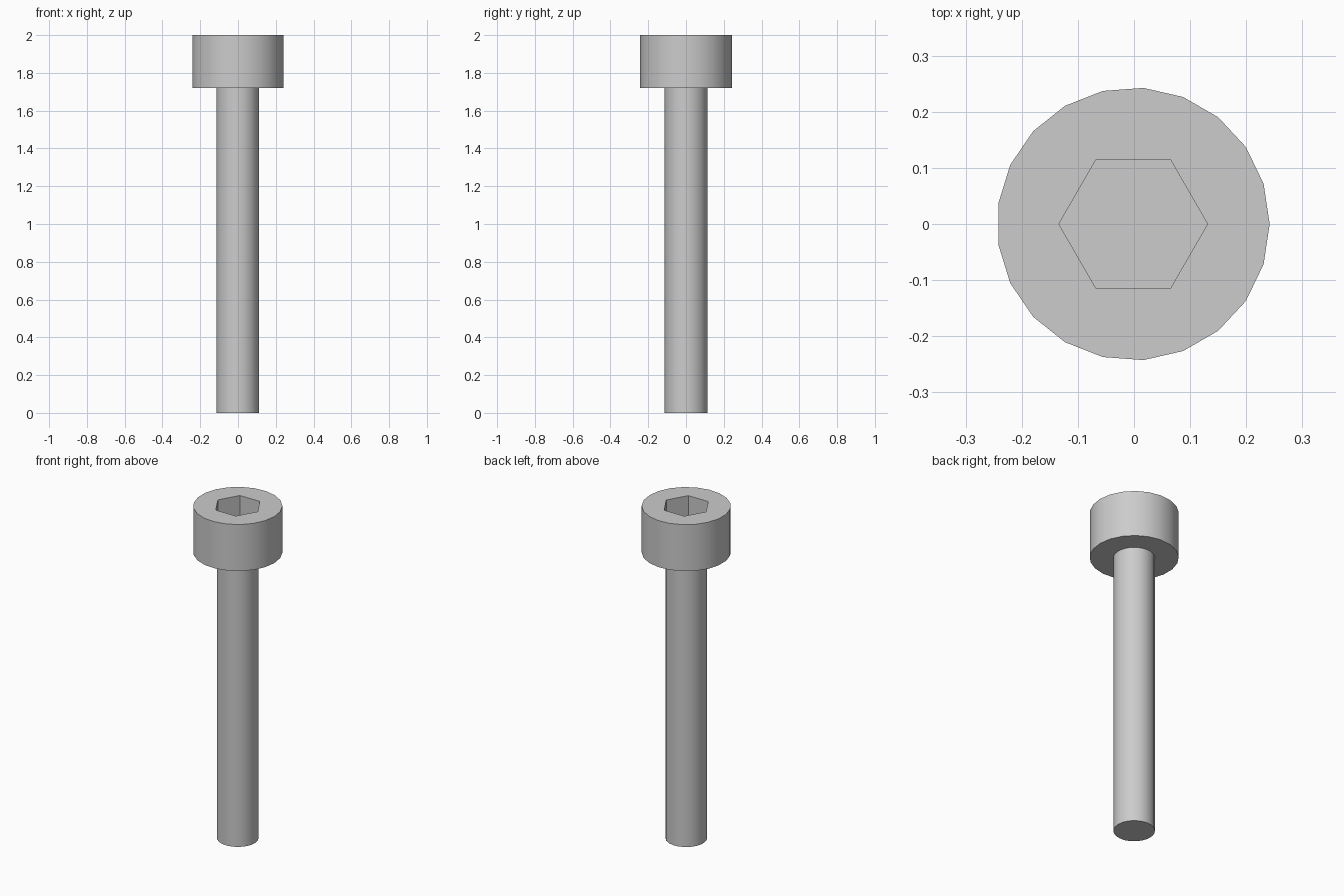
import bpy, bmesh, math

cube = bpy.data.objects.get("Cube")
if cube:
    bpy.data.objects.remove(cube, do_unlink=True)

SIDES = 21
AXIS_X = -0.0014      # odd side count, so the axis sits slightly off centre
HEAD_BASE, TOP = 1.72, 2.0

steel = bpy.data.materials.new("grey steel")
steel.use_nodes = True
colour = (0.604, 0.604, 0.604, 1)
steel.diffuse_color = colour
steel.node_tree.nodes["Principled BSDF"].inputs["Base Color"].default_value = colour


def ring(bm, radius, z, sides):
    """Closed polygon of edges around the screw axis."""
    angles = [math.tau * i / sides for i in range(sides)]
    verts = [bm.verts.new((AXIS_X + radius * math.cos(a), radius * math.sin(a), z))
             for a in angles]
    edges = [bm.edges.new((verts[i - 1], verts[i])) for i in range(sides)]
    return verts, edges


def wall(bm, lower, upper):
    for i in range(len(lower)):
        bm.faces.new((lower[i - 1], lower[i], upper[i], upper[i - 1]))


def finish(bm, name):
    bmesh.ops.recalc_face_normals(bm, faces=bm.faces[:])
    mesh = bpy.data.meshes.new(name)
    bm.to_mesh(mesh)
    bm.free()
    mesh.materials.append(steel)
    obj = bpy.data.objects.new(name, mesh)
    bpy.context.collection.objects.link(obj)
    bpy.ops.object.select_all(action="DESELECT")
    obj.select_set(True)
    bpy.context.view_layer.objects.active = obj
    bpy.ops.object.shade_smooth_by_angle(angle=math.radians(30))


# Shaft: plain cylinder running up to the head
bm = bmesh.new()
low, _ = ring(bm, 0.1135, 0, SIDES)
high, _ = ring(bm, 0.1135, HEAD_BASE, SIDES)
wall(bm, low, high)
bm.faces.new(low)
finish(bm, "shaft")

# Head: cylinder with a hexagonal socket sunk into its top
bm = bmesh.new()
low, _ = ring(bm, 0.2432, HEAD_BASE, SIDES)
rim, rim_edges = ring(bm, 0.2432, TOP, SIDES)
socket_rim, socket_edges = ring(bm, 0.1325, TOP, 6)
socket_floor, _ = ring(bm, 0.1325, TOP - 0.16, 6)
wall(bm, low, rim)
wall(bm, socket_floor, socket_rim)
bm.faces.new(low)
bm.faces.new(socket_floor)
bmesh.ops.triangle_fill(bm, edges=rim_edges + socket_edges,
                        use_beauty=True, normal=(0, 0, 1))
finish(bm, "socket_head")
